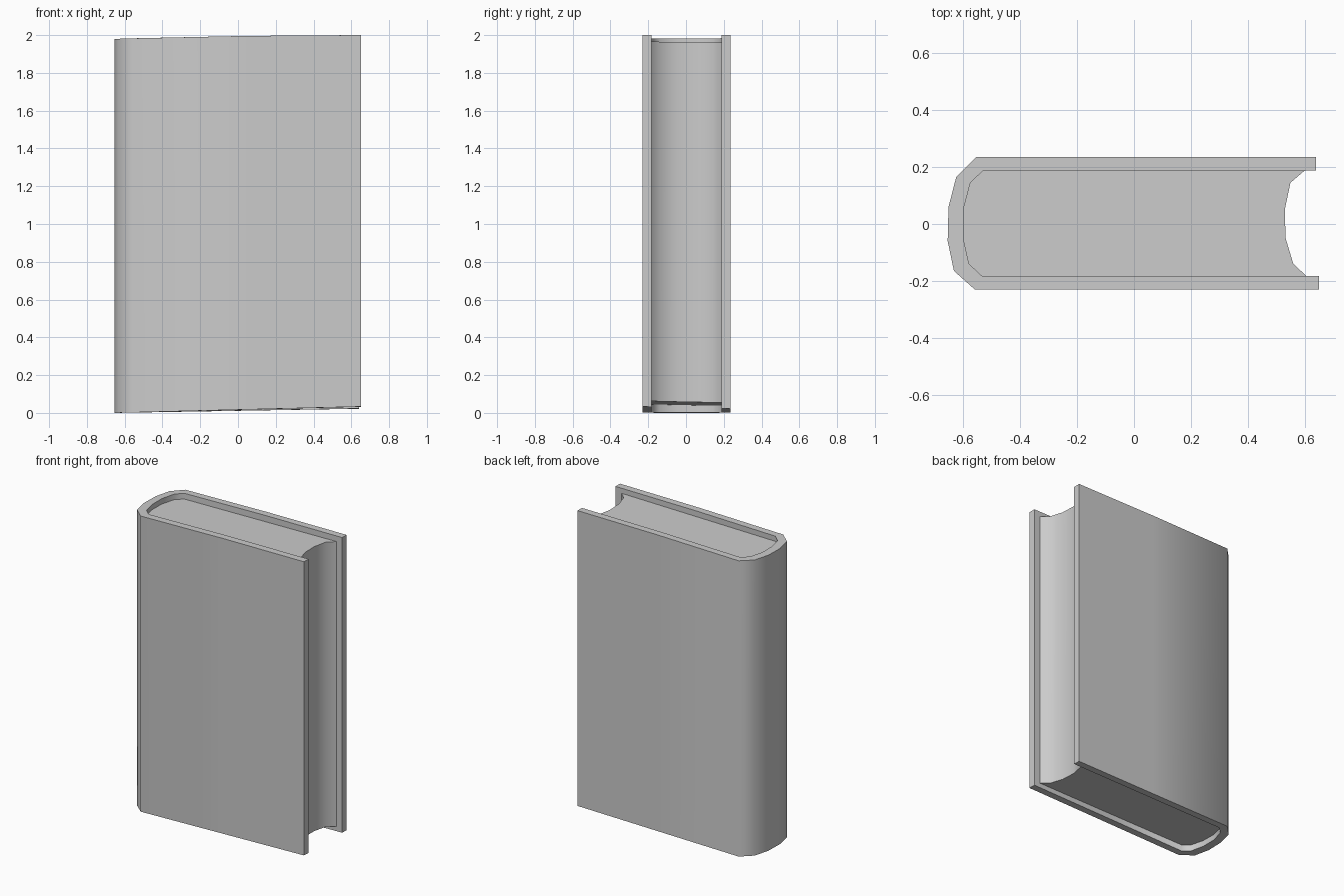
import bpy, bmesh, math

cube = bpy.data.objects.get("Cube")
if cube:
    bpy.data.objects.remove(cube, do_unlink=True)

GREY = (0.6, 0.6, 0.6, 1)
mat = bpy.data.materials.new("plain grey")
mat.use_nodes = True
mat.diffuse_color = GREY
mat.node_tree.nodes["Principled BSDF"].inputs["Base Color"].default_value = GREY


def upright_band(name, side_a, side_b, low, high):
    """Raise the band between two matching outlines from low(x, y) to high(x, y)."""
    bm = bmesh.new()
    rows = []
    for side in (side_a, side_b):
        for level in (low, high):
            rows.append([bm.verts.new((x, y, level(x, y))) for x, y in side])
    a_low, a_high, b_low, b_high = rows
    # Outer wall, inner wall, bottom and top strips
    for p, q in ((a_low, a_high), (b_high, b_low), (b_low, a_low), (a_high, b_high)):
        for i in range(len(p) - 1):
            bm.faces.new((p[i], p[i + 1], q[i + 1], q[i]))
    # Walls at both ends of the band
    for i in (0, -1):
        bm.faces.new((a_low[i], a_high[i], b_high[i], b_low[i]))
    bmesh.ops.recalc_face_normals(bm, faces=bm.faces[:])
    mesh = bpy.data.meshes.new(name)
    bm.to_mesh(mesh)
    bm.free()
    mesh.materials.append(mat)
    obj = bpy.data.objects.new(name, mesh)
    bpy.context.collection.objects.link(obj)
    bpy.ops.object.select_all(action="DESELECT")
    obj.select_set(True)
    bpy.context.view_layer.objects.active = obj
    bpy.ops.object.shade_smooth_by_angle(angle=math.radians(50))
    return obj


# Rounded spine outlines, back to front
spine_outer = [(-0.555, 0.235), (-0.625, 0.165), (-0.652, 0.06),
               (-0.655, -0.06), (-0.633, -0.165), (-0.56, -0.23)]
spine_inner = [(-0.53, 0.188), (-0.575, 0.145), (-0.6, 0.05),
               (-0.6, -0.05), (-0.58, -0.14), (-0.535, -0.182)]
# Hollow fore edge of the page block
fore_edge = [(0.60, 0.188), (0.55, 0.145), (0.53, 0.05),
             (0.533, -0.05), (0.56, -0.14), (0.605, -0.182)]


def with_boards(spine):
    """Extend a spine outline along the back and front boards."""
    back, front = spine[0][1], spine[-1][1]
    return [(0.64, back), (0.05, back)] + spine + [(0.05, front), (0.65, front)]


# Cover: boards and spine, slightly slanted like a worn book
upright_band("cover", with_boards(spine_outer), with_boards(spine_inner),
             lambda x, y: max(0, 0.012 * (x + 0.655) / 0.65 * (1.15 - y)),
             lambda x, y: 2 - 0.02 * ((0.65 - x) / 1.3) ** 2)

# Page block, recessed between the boards
upright_band("pages", spine_inner, fore_edge,
             lambda x, y: 0.05 + 0.015 * x - 0.02 * y,
             lambda x, y: 1.955 + 0.015 * x - 0.01 * y)
